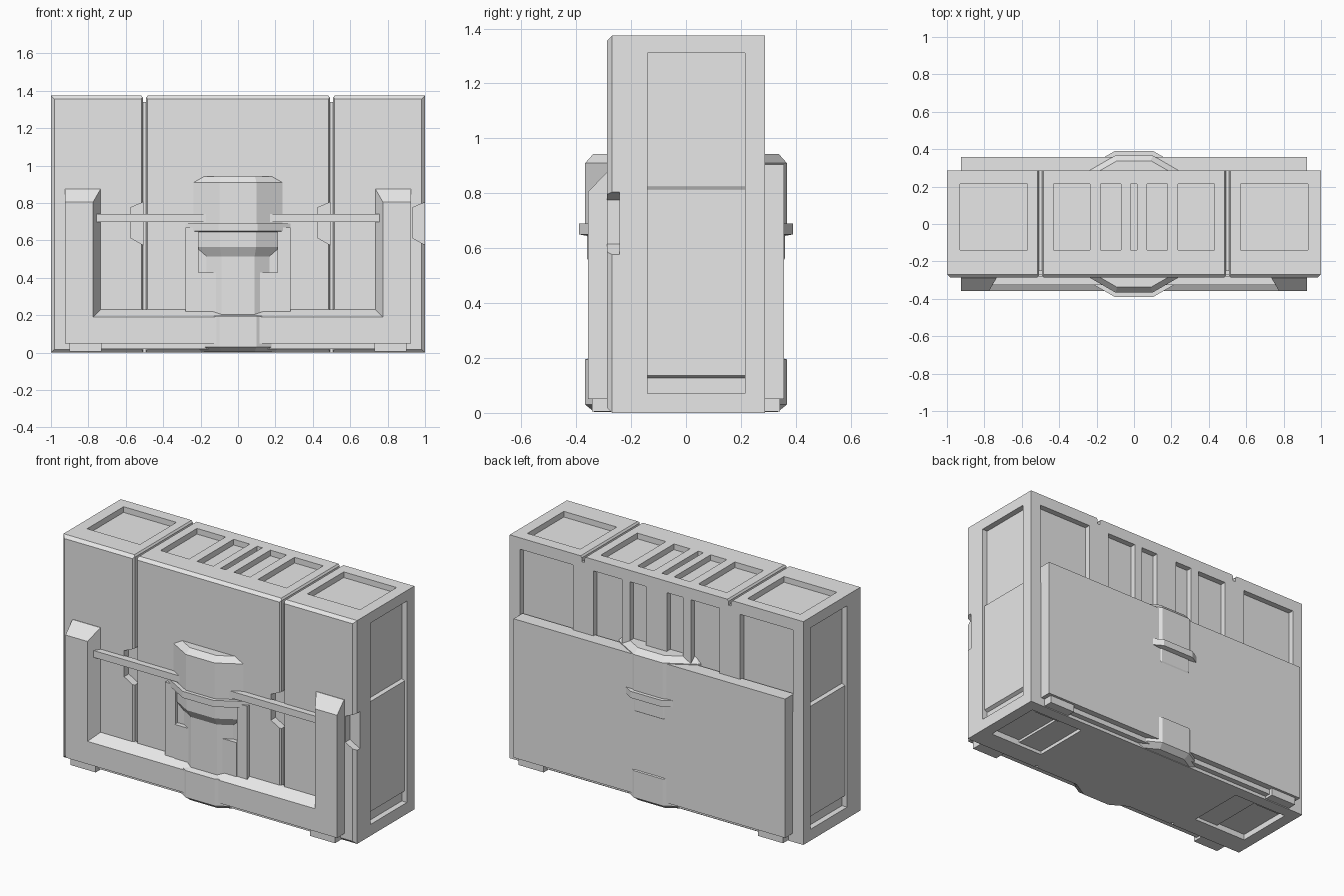
import bpy, bmesh, math

if "Cube" in bpy.data.objects:
    bpy.data.objects.remove(bpy.data.objects["Cube"])

COLOR = (0.8, 0.8, 0.8, 1)
grey = bpy.data.materials.new("light_grey")
grey.use_nodes = True
grey.diffuse_color = COLOR
grey.node_tree.nodes["Principled BSDF"].inputs["Base Color"].default_value = COLOR


def finish(name, bm):
    bmesh.ops.recalc_face_normals(bm, faces=bm.faces)
    mesh = bpy.data.meshes.new(name)
    bm.to_mesh(mesh)
    bm.free()
    mesh.materials.append(grey)
    obj = bpy.data.objects.new(name, mesh)
    bpy.context.collection.objects.link(obj)
    return obj


def loft(name, rings, closed=True):
    """Skin a list of matching vertex loops and cap both ends."""
    bm = bmesh.new()
    loops = [[bm.verts.new(p) for p in ring] for ring in rings]
    n = len(loops[0])
    for a, b in zip(loops, loops[1:]):
        for i in range(n):
            j = (i + 1) % n
            bm.faces.new((a[i], a[j], b[j], b[i]))
    bm.faces.new(loops[0])
    bm.faces.new(loops[-1])
    return finish(name, bm)


def box(name, x, y, z):
    return loft(name, [[(x[0], y[0], h), (x[1], y[0], h), (x[1], y[1], h), (x[0], y[1], h)] for h in z])


def flip(span):
    return (-span[1], -span[0])


def both_sides(name, x, y, z):
    box("left_" + name, x, y, z)
    box("right_" + name, flip(x), y, z)


def cut(target, cutter):
    mod = target.modifiers.new("cut", "BOOLEAN")
    mod.operation, mod.solver, mod.object = "DIFFERENCE", "EXACT", cutter
    cutter.hide_render = True
    bpy.context.view_layer.objects.active = target
    bpy.ops.object.modifier_apply(modifier=mod.name)
    bpy.data.objects.remove(cutter)


# Main body with chamfered front edges
W, D, H = 1.0, 0.287, 1.375
body = box("main_body", (-W, W), (-D, D), (0, H))
bm = bmesh.new()
bm.from_mesh(body.data)
front = [e for e in bm.edges if all(v.co.y < 0 for v in e.verts)]
bmesh.ops.bevel(bm, geom=front, offset=0.018, segments=1, affect="EDGES")
bm.to_mesh(body.data)
bm.free()

# Grooves that split the front and top into three sections
for x in (-0.5, 0.5):
    for a, b, depth in ((0.02, 0.004, 0.018), (0.009, 0.009, 0.035)):
        f, t = -D - 0.004, H + 0.004
        cut(body, loft("front_groove", [[(x - a, f, z), (x + a, f, z), (x + b, -D + depth, z),
                                         (x - b, -D + depth, z)] for z in (-0.1, H + 0.1)]))
        cut(body, loft("top_groove", [[(x - a, y, t), (x + a, y, t), (x + b, y, H - depth),
                                       (x - b, y, H - depth)] for y in (-0.5, 0.5)]))

# Angled notches beside the grooves and on the left edge
for x in (-0.505, 0.495, 1.002):
    shape = [(x, 0.575), (x - 0.07, 0.615), (x - 0.07, 0.775), (x, 0.805)]
    cut(body, loft("notch", [[(px, y, z) for px, z in shape] for y in (-0.4, -D + 0.045)]))

# Recessed panels on the top, back, bottom and sides
R = 0.035
DEEP = (-0.14, 0.215)
large, wide, narrow = (0.57, 0.93), (0.235, 0.43), (0.07, 0.18)
for span in (large, wide, narrow):
    for x in (span, flip(span)):
        cut(body, box("top_recess", x, DEEP, (H - R, H + 0.1)))
        cut(body, box("back_recess", x, (D - R, 0.5), (0.8, 1.305)))
cut(body, box("top_slot", (-0.02, 0.015), DEEP, (H - R, H + 0.1)))
for x in (large, flip(large)):
    cut(body, box("bottom_recess", x, DEEP, (-0.1, R)))
for x in ((W - R, W + 0.1), (-W - 0.1, R - W)):
    cut(body, box("side_recess", x, DEEP, (0.07, 1.31)))

# Raised slabs inside the side recesses
for side, s in (("left", 1), ("right", -1)):
    inner, outer = 0.95 * s, 0.985 * s
    slab = [(inner, 0.12), (outer, 0.137), (outer, 0.815), (inner, 0.83)]
    loft(side + "_side_slab", [[(x, y, z) for x, z in slab] for y in DEEP])

# Back plate
box("back_plate", (-0.925, 0.925), (0.27, 0.357), (0.05, 0.905))


# U-shaped front frame with sloped inner edges and post tops
def frame_ring(y, top, inner, bar):
    half = [(0.925, 0.05), (0.925, top), (inner, top), (inner, bar)]
    return [(x, y, z) for x, z in half] + [(-x, y, z) for x, z in reversed(half)]


loft("front_frame", [frame_ring(-0.27, 0.875, 0.735, 0.23), frame_ring(-0.29, 0.875, 0.735, 0.23),
                     frame_ring(-0.357, 0.805, 0.775, 0.19)])

# Feet and lower skirt
for side, y in (("front", (-0.342, -0.2)), ("back", (0.2, 0.342))):
    both_sides(side + "_foot", (0.73, 0.9), y, (0.005, 0.06))
box("lower_skirt", (-0.73, 0.73), (-0.32, 0.32), (0.02, 0.06))

# Crossbars and brackets flanking the central column
both_sides("crossbar", (0.1, 0.76), (-0.325, -0.28), (0.70, 0.742))
both_sides("bracket", (0.21, 0.28), (-0.31, -0.27), (0.22, 0.67))
box("column_block", (-0.21, 0.21), (-0.316, -0.27), (0.22, 0.43))

# Twelve-sided column passing through the body, with base, head and collar
profile = [(0.345, 0.003), (0.38, 0.03), (0.38, 0.195), (0.344, 0.205), (0.344, 0.515), (0.374, 0.565),
           (0.374, 0.645), (0.403, 0.65), (0.403, 0.69), (0.38, 0.69), (0.38, 0.91), (0.35, 0.943)]
angles = [math.radians(15 + 30 * i) for i in range(12)]
loft("central_column", [[(r * math.cos(a), r * math.sin(a), z) for a in angles] for r, z in profile])
